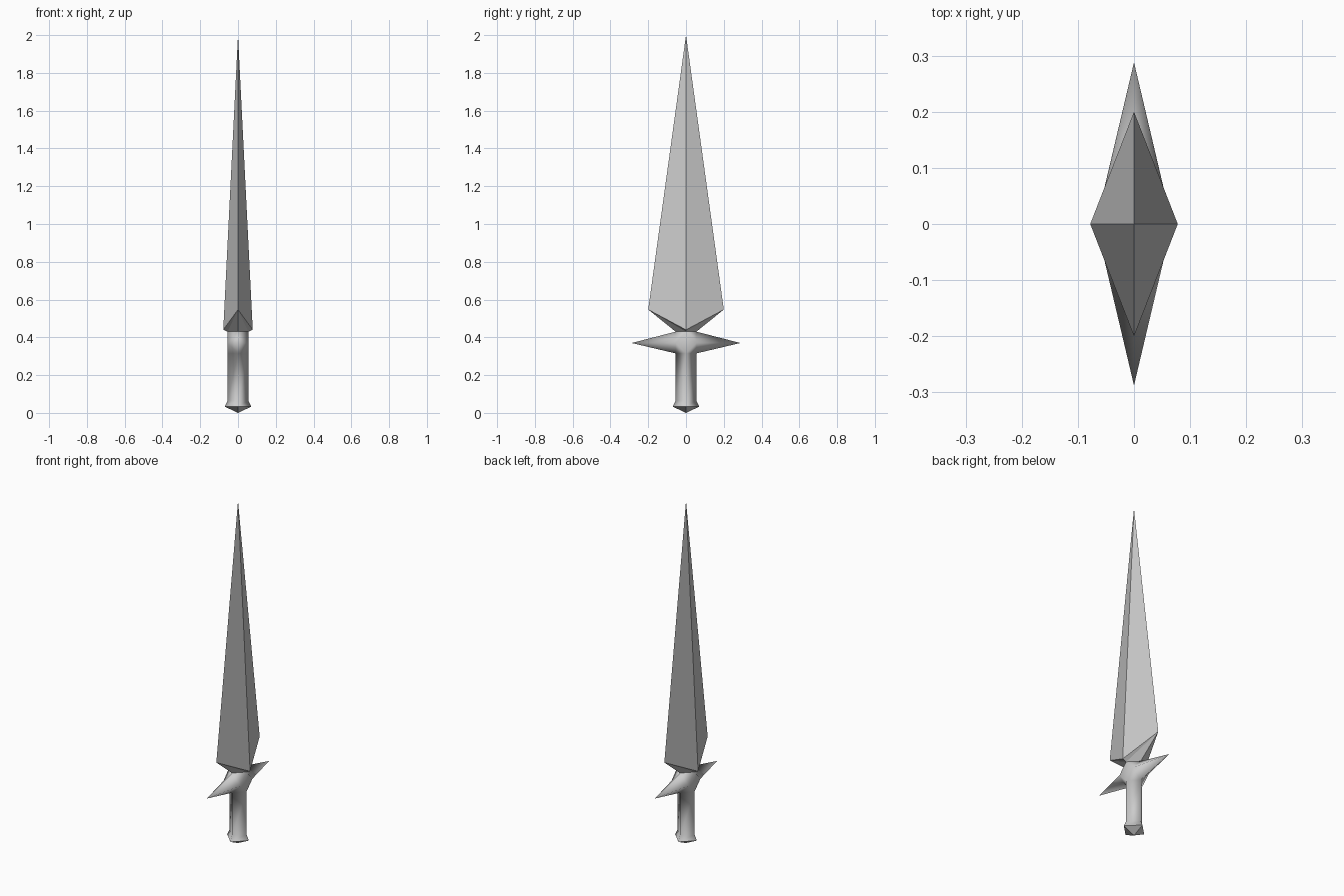
import bpy, bmesh, math

if "Cube" in bpy.data.objects:
    bpy.data.objects.remove(bpy.data.objects["Cube"])

steel = bpy.data.materials.new("grey steel")
steel.diffuse_color = (0.6, 0.6, 0.6, 1)
steel.use_nodes = True
steel.node_tree.nodes["Principled BSDF"].inputs["Base Color"].default_value = steel.diffuse_color


def diamond(bm, rx, ry, zx, zy):
    """Four-point ring in the order +x, +y, -x, -y."""
    return [bm.verts.new(p) for p in
            ((rx, 0, zx), (0, ry, zy), (-rx, 0, zx), (0, -ry, zy))]


def bridge(bm, low, high):
    for i in range(4):
        j = (i + 1) % 4
        bm.faces.new((low[i], low[j], high[j], high[i]))


def fan(bm, ring, tip):
    apex = bm.verts.new(tip)
    for i in range(4):
        bm.faces.new((ring[i], ring[(i + 1) % 4], apex))


def finish(bm, name, smooth):
    bmesh.ops.recalc_face_normals(bm, faces=bm.faces)
    for f in bm.faces:
        f.smooth = smooth
    mesh = bpy.data.meshes.new(name)
    bm.to_mesh(mesh)
    bm.free()
    mesh.materials.append(steel)
    obj = bpy.data.objects.new(name, mesh)
    bpy.context.collection.objects.link(obj)
    return obj


R, TOP, LOW, MID = 0.055, 0.43, 0.315, 0.37

# Blade: long pyramid with a swept-up base narrowing to the neck
bm = bmesh.new()
neck = diamond(bm, R, R, TOP, TOP)
base = diamond(bm, 0.078, 0.2, 0.44, 0.547)
for i in range(4):
    j = (i + 1) % 4
    a, b = (i, j) if i % 2 == 0 else (j, i)
    bm.faces.new((neck[a], neck[b], base[b]))
    bm.faces.new((neck[a], base[b], base[a]))
fan(bm, base, (0, 0, 2))
finish(bm, "blade", False)

# Hilt: diamond grip, flared pommel and two guard spikes in one skin
bm = bmesh.new()
pommel = diamond(bm, 0.07, 0.07, 0.033, 0.033)
grip_low = diamond(bm, R, R, 0.065, 0.065)
grip_top = diamond(bm, R, R, LOW, LOW)
collar = diamond(bm, R, R, TOP, TOP)
fan(bm, pommel, (0, 0, 0))
bridge(bm, pommel, grip_low)
bridge(bm, grip_low, grip_top)

# Guard spikes and the shoulders joining them to the grip
sides = {}
for end, i in ((1, 1), (-1, 3)):
    tip = bm.verts.new((0, end * 0.288, MID))
    for sx, k in ((1, 0), (-1, 2)):
        v = bm.verts.new((sx * R, end * R, MID))
        sides[sx, end] = v
        bm.faces.new((collar[i], v, tip))
        bm.faces.new((grip_top[i], v, tip))
        bm.faces.new((collar[i], v, collar[k]))
        bm.faces.new((grip_top[i], v, grip_top[k]))
for sx, k in ((1, 0), (-1, 2)):
    bm.faces.new((collar[k], sides[sx, 1], grip_top[k], sides[sx, -1]))

# Crisp grip corners and pommel rim; the guard stays soft
rim = set(pommel)
grip = set(grip_low) | set(grip_top)
for e in bm.edges:
    a, b = e.verts
    upright = a in grip and b in grip and abs(a.co.z - b.co.z) > 0.1
    if (a in rim and b in rim) or upright or min(a.co.z, b.co.z) < 0.01:
        e.smooth = False
finish(bm, "hilt", True)
